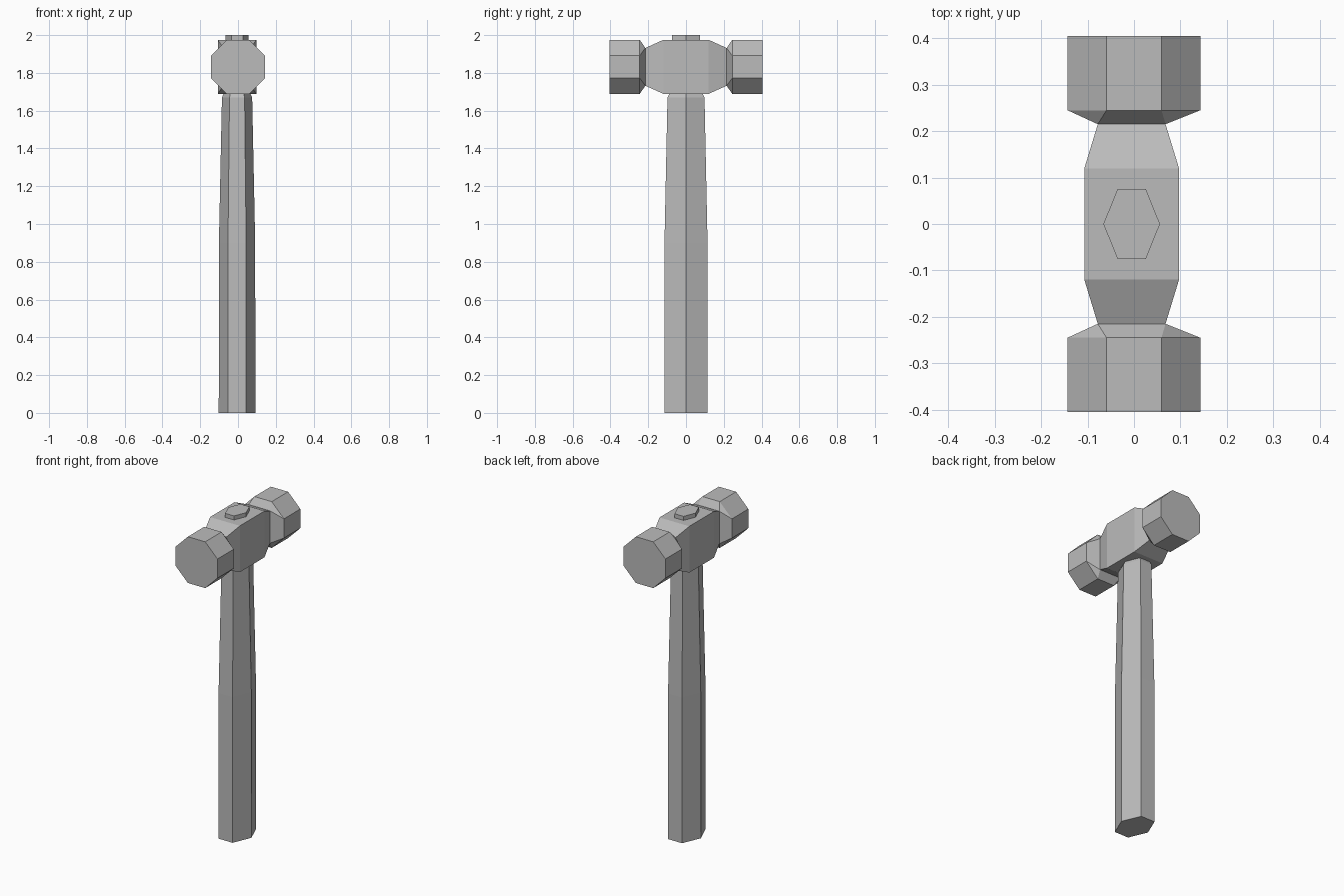
import bpy
import bmesh
from math import cos, sin, pi

cube = bpy.data.objects.get("Cube")
if cube:
    bpy.data.objects.remove(cube, do_unlink=True)

grey = bpy.data.materials.new("plain grey")
grey.use_nodes = True
grey.diffuse_color = (0.5, 0.5, 0.5, 1)
grey.node_tree.nodes["Principled BSDF"].inputs["Base Color"].default_value = (0.5, 0.5, 0.5, 1)

MID = 1.832   # height of the head's axis
OFF = -0.005  # handle and head block sit slightly off centre


def finish(name, bm):
    bmesh.ops.recalc_face_normals(bm, faces=bm.faces)
    mesh = bpy.data.meshes.new(name)
    bm.to_mesh(mesh)
    bm.free()
    mesh.materials.append(grey)
    obj = bpy.data.objects.new(name, mesh)
    bpy.context.collection.objects.link(obj)


def loft(name, rings):
    """Capped flat-shaded skin through rings of equal length."""
    bm = bmesh.new()
    loops = [[bm.verts.new(p) for p in ring] for ring in rings]
    for a, b in zip(loops, loops[1:]):
        for i in range(len(a)):
            j = (i + 1) % len(a)
            bm.faces.new((a[i], a[j], b[j], b[i]))
    bm.faces.new(loops[0])
    bm.faces.new(loops[-1])
    finish(name, bm)


def hexagon(rx, ry, z):
    return [(OFF + rx * cos(i * pi / 3), ry * sin(i * pi / 3) / sin(pi / 3), z) for i in range(6)]


def rectangle(hx, hz, y):
    return [(OFF + sx * hx, y, MID + sz * hz) for sx, sz in ((1, 1), (-1, 1), (-1, -1), (1, -1))]


# Tapered six-sided handle, and its tip showing through the head
loft("handle", [hexagon(0.097, 0.115, 0), hexagon(0.096, 0.114, 0.9),
                hexagon(0.08, 0.098, 1.67), hexagon(0.066, 0.082, 1.7)])
loft("handle_tip", [hexagon(0.061, 0.075, 1.9), hexagon(0.061, 0.075, 2)])

# Head block, narrowing towards both necks
loft("head_block", [rectangle(0.073, 0.1, -0.215), rectangle(0.102, 0.143, -0.12),
                    rectangle(0.102, 0.143, 0.12), rectangle(0.073, 0.1, 0.215)])

# Eight-sided striking ends; each neck corner fans out to one slanted side
for name, s in (("front_striker", -1), ("back_striker", 1)):
    bm = bmesh.new()
    neck = [bm.verts.new(p) for p in rectangle(0.073, 0.1, s * 0.215)]
    radius = 0.143 / cos(pi / 8)
    inner, outer = [[bm.verts.new((radius * cos((i + 0.5) * pi / 4), s * y,
                                   MID + radius * sin((i + 0.5) * pi / 4))) for i in range(8)]
                    for y in (0.245, 0.405)]
    for i in range(8):
        j = (i + 1) % 8
        bm.faces.new((inner[i], inner[j], outer[j], outer[i]))
    for k in range(4):
        a, b, c = inner[2 * k], inner[2 * k + 1], inner[(2 * k + 2) % 8]
        bm.faces.new((neck[k], a, b))
        bm.faces.new((neck[k], b, c, neck[(k + 1) % 4]))
    bm.faces.new(neck)
    bm.faces.new(outer)
    finish(name, bm)
